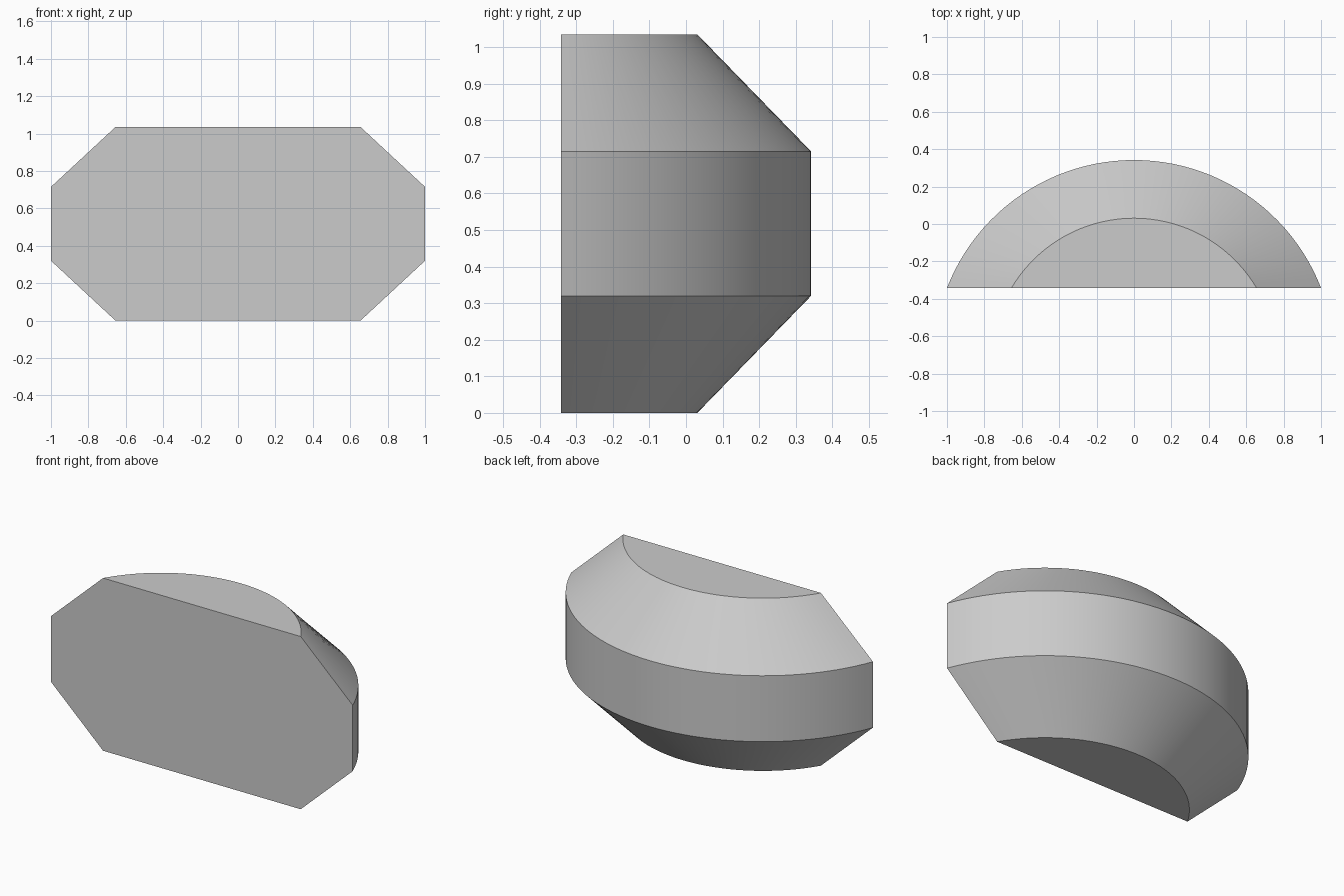
import bpy, bmesh, math

if "Cube" in bpy.data.objects:
    bpy.data.objects.remove(bpy.data.objects["Cube"])

FRONT_Y = -0.342      # flat front face
CENTRE_Y = -0.731     # common centre of the curved back
SEGMENTS = 48
# (height, radius) of each arc, bottom to top
LEVELS = [(0.0, 0.762), (0.32, 1.073), (0.715, 1.073), (1.035, 0.762)]

grey = bpy.data.materials.new("light_grey")
grey.diffuse_color = (0.6, 0.6, 0.6, 1)
grey.use_nodes = True
grey.node_tree.nodes["Principled BSDF"].inputs["Base Color"].default_value = grey.diffuse_color


def arc(bm, z, radius):
    """Arc from right to left, ending on the flat front plane."""
    start = math.asin((FRONT_Y - CENTRE_Y) / radius)
    sweep = math.pi - 2 * start
    return [bm.verts.new((radius * math.cos(start + sweep * i / SEGMENTS),
                          CENTRE_Y + radius * math.sin(start + sweep * i / SEGMENTS), z))
            for i in range(SEGMENTS + 1)]


bm = bmesh.new()
rings = [arc(bm, z, r) for z, r in LEVELS]

# Curved back: lower bevel, upright band, upper bevel
for low, high in zip(rings, rings[1:]):
    for i in range(SEGMENTS):
        bm.faces.new((low[i], low[i + 1], high[i + 1], high[i]))

# Flat bottom, top and octagonal front
bm.faces.new(rings[0])
bm.faces.new(rings[-1])
bm.faces.new([r[0] for r in rings] + [r[-1] for r in reversed(rings)])
bmesh.ops.recalc_face_normals(bm, faces=bm.faces)

mesh = bpy.data.meshes.new("bevelled_half_drum")
bm.to_mesh(mesh)
bm.free()
mesh.materials.append(grey)
body = bpy.data.objects.new("bevelled_half_drum", mesh)
bpy.context.collection.objects.link(body)

# Smooth curve with crisp bevel edges
bpy.context.view_layer.objects.active = body
body.select_set(True)
bpy.ops.object.shade_smooth_by_angle(angle=math.radians(30))
